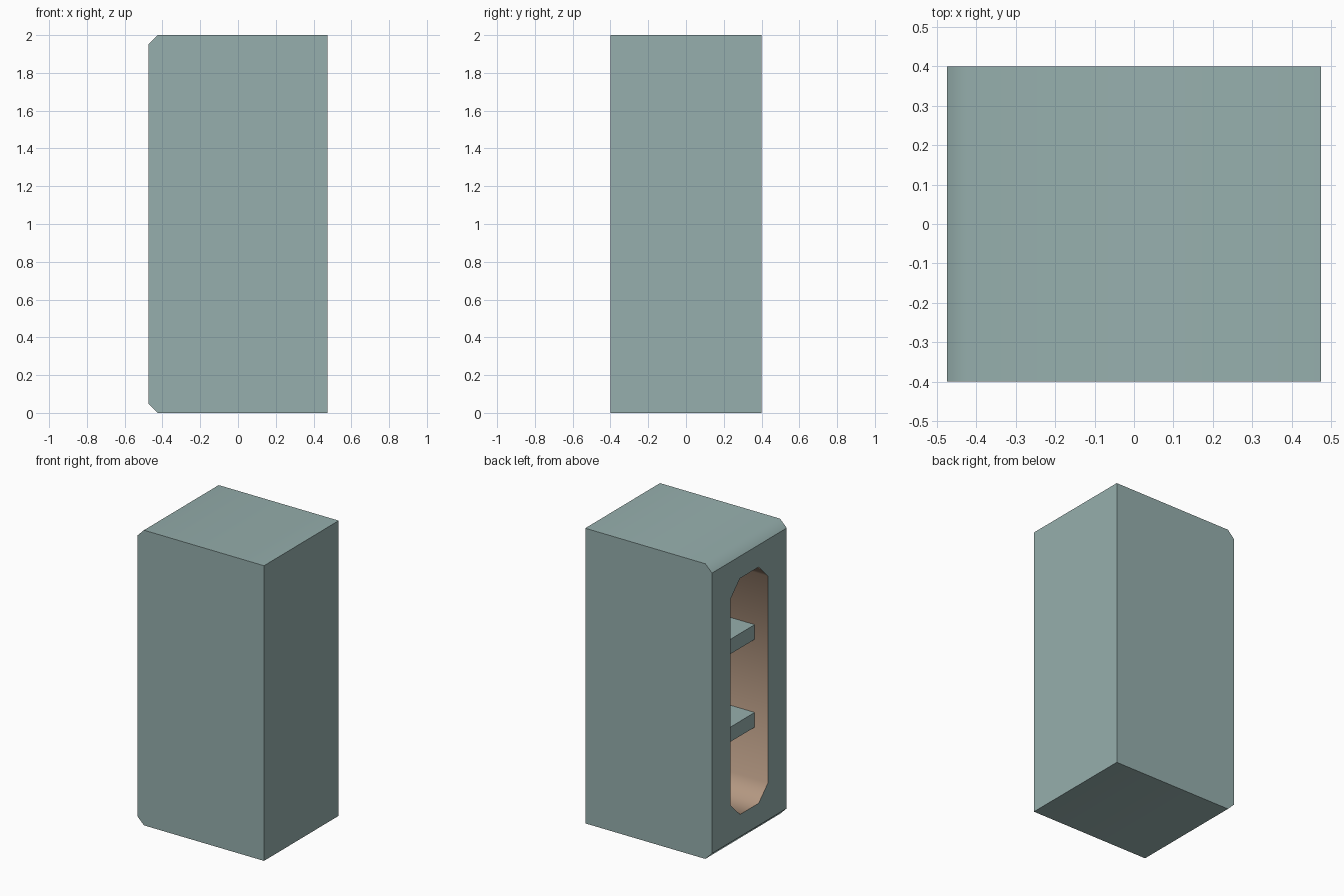
import bpy
import bmesh
import math
from mathutils import Matrix, Vector

cube = bpy.data.objects.get("Cube")
if cube:
    bpy.data.objects.remove(cube, do_unlink=True)


def make_material(name, color):
    mat = bpy.data.materials.new(name)
    mat.use_nodes = True
    mat.diffuse_color = color
    mat.node_tree.nodes["Principled BSDF"].inputs["Base Color"].default_value = color
    return mat


sage = make_material("sage green", (0.305, 0.429, 0.418, 1))
tan = make_material("warm brown", (0.456, 0.314, 0.223, 1))

HALF_X, HALF_Y, HEIGHT = 0.475, 0.4, 2.0
BEVEL = 0.05             # chamfer on the open side
INNER_BACK = 0.375       # back wall of the recess
SHELF_FRONT = -0.375


def add_object(name, bm, materials):
    mesh = bpy.data.meshes.new(name)
    bm.to_mesh(mesh)
    bm.free()
    for mat in materials:
        mesh.materials.append(mat)
    obj = bpy.data.objects.new(name, mesh)
    bpy.context.collection.objects.link(obj)
    return obj


def ring(bm, points):
    return [bm.verts.new(p) for p in points]


def walls(bm, a, b, skip=()):
    n = len(a)
    return [bm.faces.new((a[i], a[(i + 1) % n], b[(i + 1) % n], b[i]))
            for i in range(n) if i not in skip]


def octagon(x, half_y, half_z, cut):
    """Rectangle with cut corners, standing across x."""
    pts = []
    for sy, sz in ((1, 1), (-1, 1), (-1, -1), (1, -1)):
        a = (x, sy * half_y, HEIGHT / 2 + sz * (half_z - cut))
        b = (x, sy * (half_y - cut), HEIGHT / 2 + sz * half_z)
        pts += (a, b) if sy == sz else (b, a)
    return pts


# Cabinet shell: chamfered outline extruded along y, open on the -x side
bm = bmesh.new()
outline = [(-HALF_X, BEVEL), (-HALF_X + BEVEL, 0), (HALF_X, 0),
           (HALF_X, HEIGHT), (-HALF_X + BEVEL, HEIGHT), (-HALF_X, HEIGHT - BEVEL)]
front = ring(bm, [(x, -HALF_Y, z) for x, z in outline])
rear = ring(bm, [(x, HALF_Y, z) for x, z in outline])
walls(bm, front, rear, skip=(5,))
bm.faces.new(front)
bm.faces.new(rear)

# Recess with cut corners
mouth = ring(bm, octagon(-HALF_X, 0.2, 0.8, 0.1))
back = ring(bm, octagon(INNER_BACK, 0.2, 0.8, 0.1))
lining = walls(bm, mouth, back) + [bm.faces.new(back)]
for face in lining:
    face.material_index = 1

# Rim face between the outline and the recess
rim_edges = [e for e in bm.edges if len(e.link_faces) == 1]
corners = [front[0], front[5], rear[5], rear[0]]
bmesh.ops.triangle_fill(bm, edges=rim_edges, use_beauty=True, normal=Vector((-1, 0, 0)))
bmesh.ops.recalc_face_normals(bm, faces=bm.faces[:])

# Smooth over the chamfers, crisp everywhere else
for face in bm.faces:
    face.smooth = True
for edge in bm.edges:
    gentle = edge.calc_face_angle(math.pi) < math.radians(60)
    across = any(abs(f.normal.x) > 0.9 for f in edge.link_faces)
    edge.smooth = gentle and not across
add_object("cabinet_shell", bm, [sage, tan])

# Shelves
for name, z in (("lower_shelf", 0.7), ("upper_shelf", 1.295)):
    bm = bmesh.new()
    centre = Matrix.Translation(((SHELF_FRONT + INNER_BACK) / 2, 0, z))
    size = Matrix.Diagonal((INNER_BACK - SHELF_FRONT, 0.4, 0.1, 1))
    bmesh.ops.create_cube(bm, size=1, matrix=centre @ size)
    add_object(name, bm, [sage])
